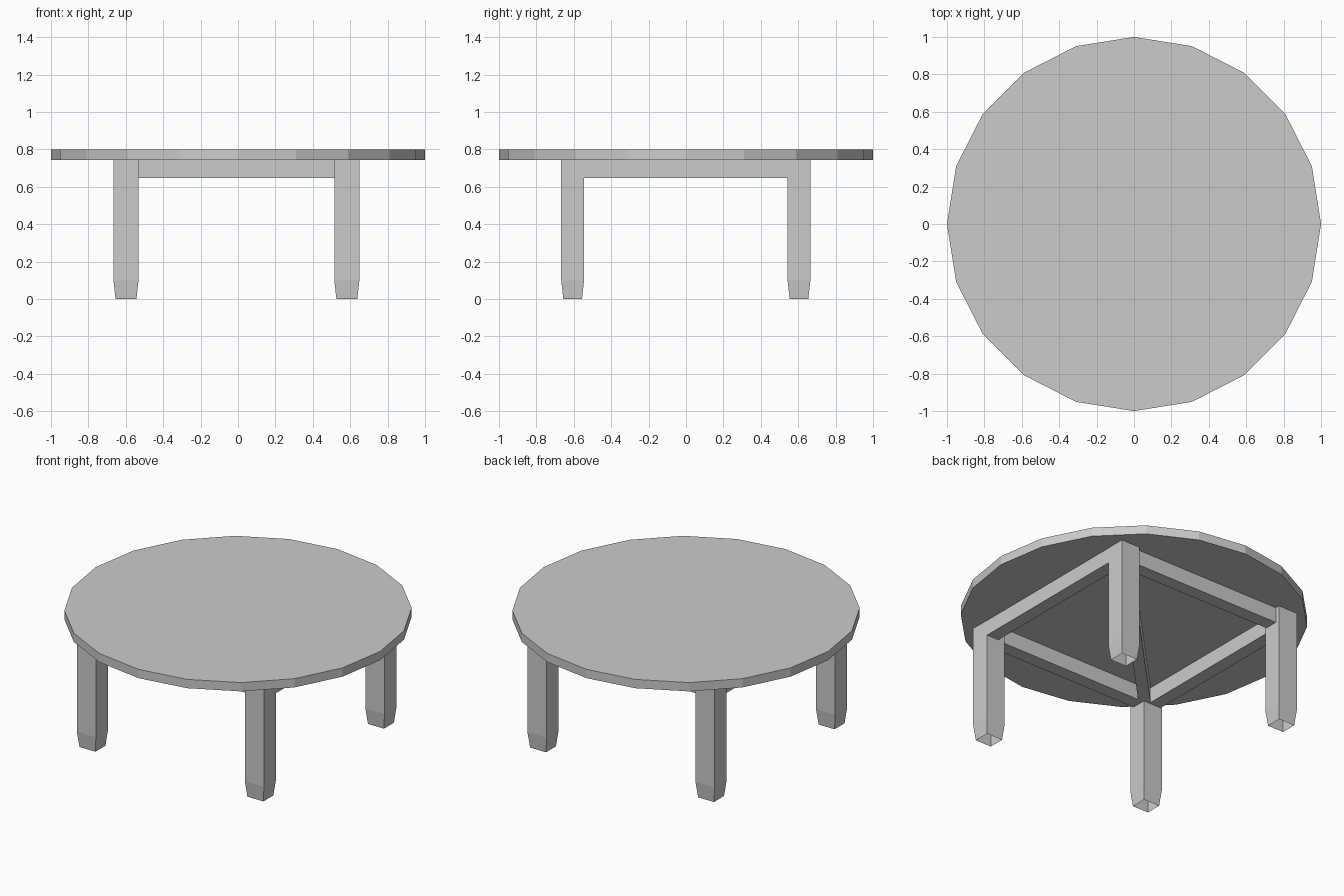
import bpy, bmesh, math
from mathutils import Matrix, Vector

if "Cube" in bpy.data.objects:
    bpy.data.objects.remove(bpy.data.objects["Cube"])

TOP_Z, SLAB_Z, RAIL_Z, TAPER_Z = 0.80, 0.744, 0.647, 0.10


def finish(name, bm):
    mesh = bpy.data.meshes.new(name)
    bm.to_mesh(mesh)
    bm.free()
    obj = bpy.data.objects.new(name, mesh)
    bpy.context.collection.objects.link(obj)
    return obj


def bar(name, start, end, width):
    """Straight rail between two points in plan, under the table top."""
    a, b = Vector((*start, 0)), Vector((*end, 0))
    d = b - a
    bm = bmesh.new()
    bmesh.ops.create_cube(bm, size=1)
    size = Matrix.Diagonal((d.length, width, SLAB_Z - RAIL_Z, 1))
    turn = Matrix.Rotation(math.atan2(d.y, d.x), 4, 'Z')
    centre = (a + b) / 2 + Vector((0, 0, (SLAB_Z + RAIL_Z) / 2))
    bm.transform(Matrix.Translation(centre) @ turn @ size)
    return finish(name, bm)


def leg(name, x, y):
    """Square post with a tapered, open foot."""
    hx, hy, inset = 0.067, 0.061, 0.011
    bm = bmesh.new()
    rings = []
    for z, s in ((0, inset), (TAPER_Z, 0), (SLAB_Z, 0)):
        rings.append([bm.verts.new((x + i * (hx - s), y + j * (hy - s), z))
                      for i, j in ((-1, -1), (1, -1), (1, 1), (-1, 1))])
    for low, high in zip(rings, rings[1:]):
        for k in range(4):
            n = (k + 1) % 4
            bm.faces.new((low[k], low[n], high[n], high[k]))
    bm.faces.new(rings[-1])
    return finish(name, bm)


# Twenty-sided table top
bm = bmesh.new()
bmesh.ops.create_cone(bm, cap_ends=True, segments=20, radius1=1, radius2=1,
                      depth=TOP_Z - SLAB_Z,
                      matrix=Matrix.Translation((0, 0, (TOP_Z + SLAB_Z) / 2)))
finish("table_top", bm)

# Four legs
LEFT, RIGHT, FRONT, BACK = -0.599, 0.582, -0.606, 0.604
for side, x in (("left", LEFT), ("right", RIGHT)):
    for end, y in (("front", FRONT), ("back", BACK)):
        leg(f"{end}_{side}_leg", x, y)

# Apron rails between the legs
for end, y in (("front", -0.596), ("back", 0.594)):
    bar(f"{end}_rail", (LEFT + 0.067, y), (RIGHT - 0.067, y), 0.085)
for side, x in (("left", -0.615), ("right", 0.605)):
    bar(f"{side}_rail", (x, FRONT + 0.061), (x, BACK - 0.061), 0.085)

# Single diagonal brace
bar("diagonal_brace", (-0.555, -0.565), (0.54, 0.565), 0.07)
